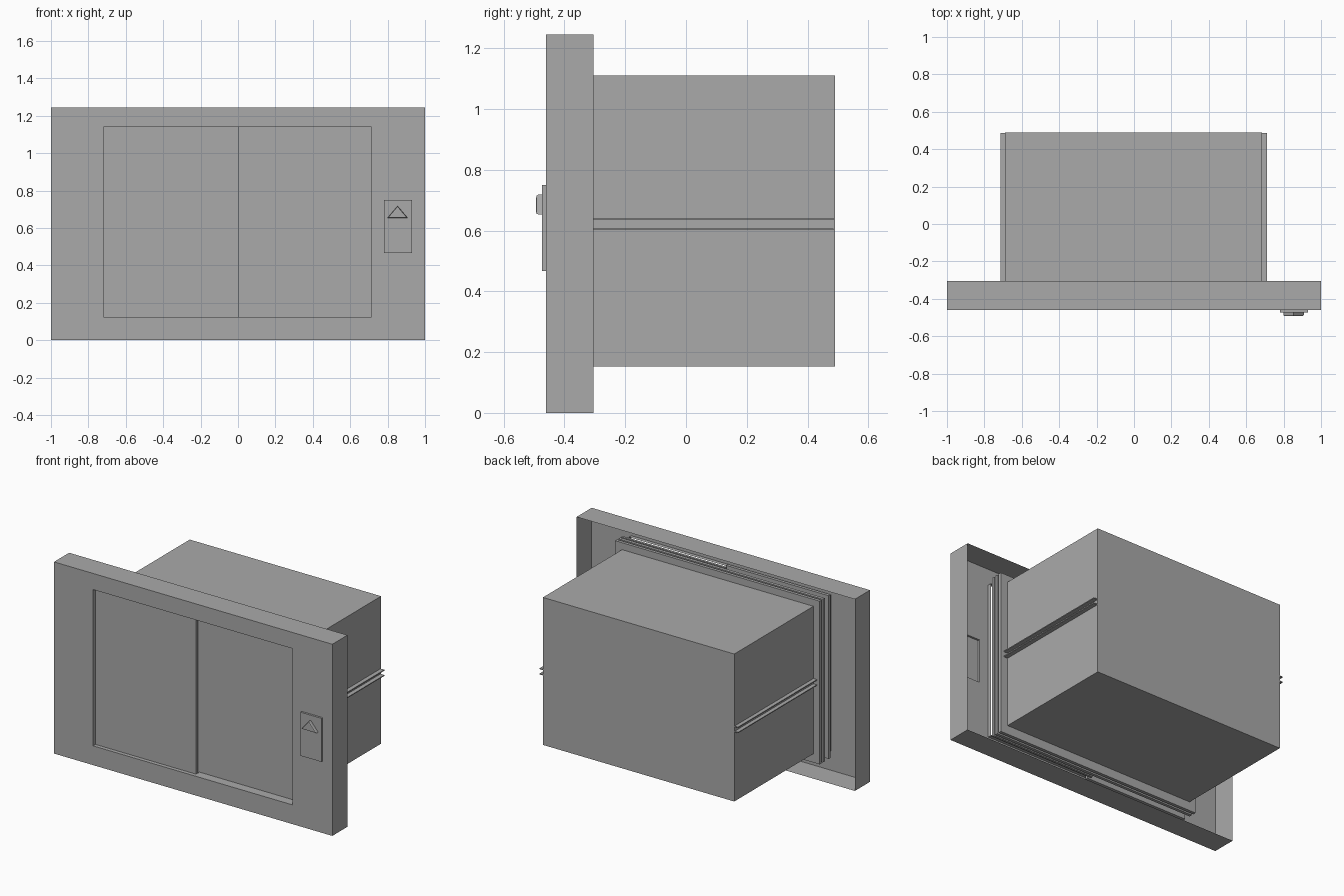
import bpy, bmesh

if "Cube" in bpy.data.objects:
    bpy.data.objects.remove(bpy.data.objects["Cube"])

grey = bpy.data.materials.new("plain grey")
grey.diffuse_color = (0.4, 0.4, 0.4, 1)
grey.use_nodes = True
grey.node_tree.nodes["Principled BSDF"].inputs["Base Color"].default_value = grey.diffuse_color

FRONT, BACK = -0.46, -0.305
TOP = 1.245
OPEN = (-0.72, 0.715, 0.125, 1.14)      # door opening: x0, x1, z0, z1
PANEL = (0.78, 0.93, 0.467, 0.75)       # call panel: x0, x1, z0, z1


def finish(name, bm):
    me = bpy.data.meshes.new(name)
    bm.to_mesh(me)
    bm.free()
    me.materials.append(grey)
    ob = bpy.data.objects.new(name, me)
    bpy.context.collection.objects.link(ob)
    return ob


def quad(bm, *pts):
    bm.faces.new([bm.verts.new(p) for p in pts])


def box(name, x0, x1, y0, y1, z0, z1):
    bm = bmesh.new()
    bmesh.ops.create_cube(bm, size=1)
    for v in bm.verts:
        v.co = (x1 if v.co.x > 0 else x0,
                y1 if v.co.y > 0 else y0,
                z1 if v.co.z > 0 else z0)
    return finish(name, bm)


def sleeve(bm, rect, y0, y1, inward=False):
    """Four thin walls running back from a rectangle."""
    x0, x1, z0, z1 = rect
    loop = [(x0, z0), (x1, z0), (x1, z1), (x0, z1)]
    if inward:
        loop.reverse()
    for (ax, az), (bx, bz) in zip(loop, loop[1:] + loop[:1]):
        quad(bm, (ax, y0, az), (bx, y0, bz), (bx, y1, bz), (ax, y1, az))


# Hollow wall frame: front sheet with two holes, open at the back
bm = bmesh.new()
xs = [-1, OPEN[0], OPEN[1], PANEL[0], PANEL[1], 1]
zs = [0, OPEN[2], PANEL[2], PANEL[3], OPEN[3], TOP]
for x0, x1 in zip(xs, xs[1:]):
    for z0, z1 in zip(zs, zs[1:]):
        cx, cz = (x0 + x1) / 2, (z0 + z1) / 2
        if any(r[0] < cx < r[1] and r[2] < cz < r[3] for r in (OPEN, PANEL)):
            continue
        quad(bm, (x0, FRONT, z0), (x1, FRONT, z0), (x1, FRONT, z1), (x0, FRONT, z1))
sleeve(bm, (-1, 1, 0, TOP), FRONT, BACK)
sleeve(bm, OPEN, FRONT, FRONT + 0.025, inward=True)
bmesh.ops.remove_doubles(bm, verts=bm.verts, dist=0.0001)
bmesh.ops.dissolve_limit(bm, angle_limit=0.01, verts=bm.verts, edges=bm.edges)
finish("wall_frame", bm)

# Sliding doors: left leaf in front, right leaf behind
DOOR_Z = (0.095, 1.155)
box("left_door", -0.735, 0.003, FRONT + 0.025, FRONT + 0.045, *DOOR_Z)
box("right_door", -0.01, 0.735, FRONT + 0.06, FRONT + 0.075, *DOOR_Z)
box("right_sill", 0.003, 0.715, FRONT + 0.025, FRONT + 0.06, 0.12, 0.125)

# Cabin door layers and cabin
box("inner_door", -0.735, 0.735, FRONT + 0.085, FRONT + 0.105, *DOOR_Z)
box("cabin_front_frame", -0.735, 0.735, FRONT + 0.118, FRONT + 0.138, *DOOR_Z)
box("cabin", -0.69, 0.685, FRONT + 0.138, 0.49, 0.152, 1.11)

# Pairs of guide rails on both cabin sides
for side, x0, x1 in (("left", -0.715, -0.69), ("right", 0.685, 0.712)):
    for level, z in (("lower", 0.604), ("upper", 0.638)):
        box(f"{side}_{level}_rail", x0, x1, FRONT + 0.138, 0.486, z - 0.003, z + 0.003)

# Call panel: shallow cap over the hole in the frame
bm = bmesh.new()
x0, x1, z0, z1 = PANEL
y = FRONT - 0.013
quad(bm, (x0, y, z0), (x1, y, z0), (x1, y, z1), (x0, y, z1))
sleeve(bm, PANEL, y, FRONT)
finish("call_panel", bm)

# Triangular button: prism with a tapered rim
bm = bmesh.new()
rings = []
for depth, scale in ((0, 1), (0.013, 1), (0.019, 0.9), (0.02, 0.72)):
    cx, cz = 0.853, 0.677
    rings.append([bm.verts.new((cx + px * scale, y - depth, cz + pz * scale))
                  for px, pz in ((-0.055, -0.024), (0.055, -0.024), (0, 0.041))])
for a, b in zip(rings, rings[1:]):
    for i in range(3):
        j = (i + 1) % 3
        bm.faces.new((a[i], a[j], b[j], b[i]))
bm.faces.new(rings[-1])
bmesh.ops.recalc_face_normals(bm, faces=bm.faces)
finish("call_button", bm)
